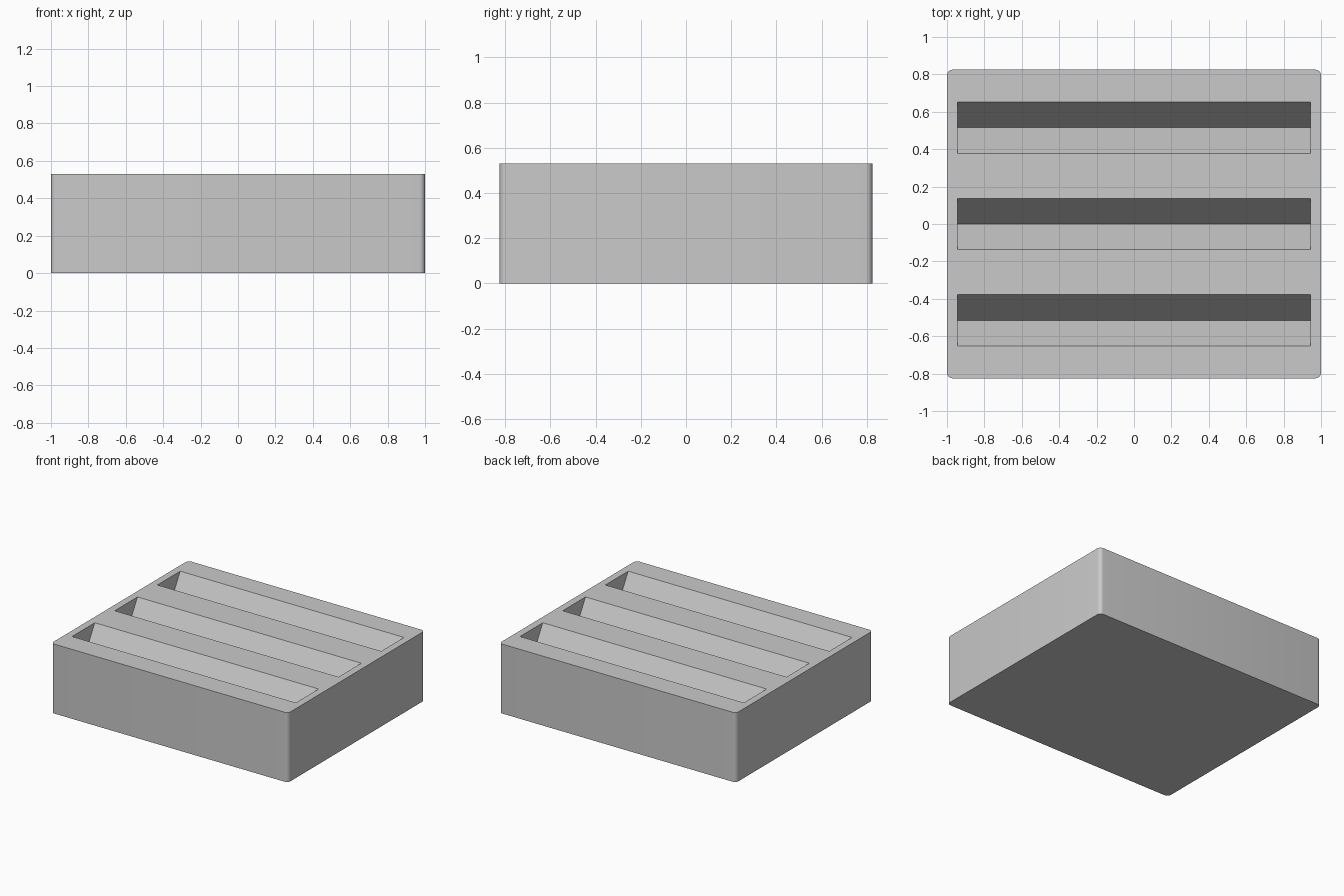
import bpy
import bmesh
import math

WIDTH, DEPTH, HEIGHT = 2.0, 1.65, 0.53
CORNER = 0.03
GROOVE_LENGTH, GROOVE_WIDTH, PITCH = 1.89, 0.275, 0.515
GROOVE_DEPTH = GROOVE_WIDTH * math.sqrt(3) / 2

cube = bpy.data.objects.get("Cube")
if cube:
    bpy.data.objects.remove(cube, do_unlink=True)

grey = bpy.data.materials.new("light grey")
grey.use_nodes = True
colour = (0.59, 0.59, 0.59, 1)
grey.diffuse_color = colour
grey.node_tree.nodes["Principled BSDF"].inputs["Base Color"].default_value = colour


def make_object(name, bm):
    mesh = bpy.data.meshes.new(name)
    bmesh.ops.recalc_face_normals(bm, faces=bm.faces)
    bm.to_mesh(mesh)
    bm.free()
    mesh.materials.append(grey)
    obj = bpy.data.objects.new(name, mesh)
    bpy.context.collection.objects.link(obj)
    return obj


# Block with rounded upright corners
bm = bmesh.new()
bmesh.ops.create_cube(bm, size=1)
for v in bm.verts:
    v.co = (v.co.x * WIDTH, v.co.y * DEPTH, (v.co.z + 0.5) * HEIGHT)
upright = [e for e in bm.edges if abs(e.verts[0].co.z - e.verts[1].co.z) > 0.1]
bmesh.ops.bevel(bm, geom=upright, offset=CORNER, segments=6, profile=0.5,
                affect='EDGES')
block = make_object("grooved_block", bm)


# Triangular prism that cuts one groove, reaching a little above the top
def groove_cutter(y):
    lift = 0.1
    half = GROOVE_WIDTH / 2 * (1 + lift / GROOVE_DEPTH)
    bm = bmesh.new()
    x = -GROOVE_LENGTH / 2
    profile = [(y - half, HEIGHT + lift), (y, HEIGHT - GROOVE_DEPTH),
               (y + half, HEIGHT + lift)]
    face = bm.faces.new([bm.verts.new((x, py, pz)) for py, pz in profile])
    out = bmesh.ops.extrude_face_region(bm, geom=[face])
    moved = [g for g in out["geom"] if isinstance(g, bmesh.types.BMVert)]
    bmesh.ops.translate(bm, verts=moved, vec=(GROOVE_LENGTH, 0, 0))
    cutter = make_object("groove_cutter", bm)
    cutter.hide_render = True
    return cutter


# Three V grooves across the top
bpy.context.view_layer.objects.active = block
for row in (-1, 0, 1):
    cutter = groove_cutter(row * PITCH)
    cut = block.modifiers.new("groove", 'BOOLEAN')
    cut.operation = 'DIFFERENCE'
    cut.solver = 'EXACT'
    cut.object = cutter
    bpy.ops.object.modifier_apply(modifier=cut.name)
    bpy.data.objects.remove(cutter, do_unlink=True)

# Smooth corners, crisp groove edges
bpy.ops.object.select_all(action='DESELECT')
block.select_set(True)
bpy.ops.object.shade_smooth_by_angle(angle=math.radians(30))
